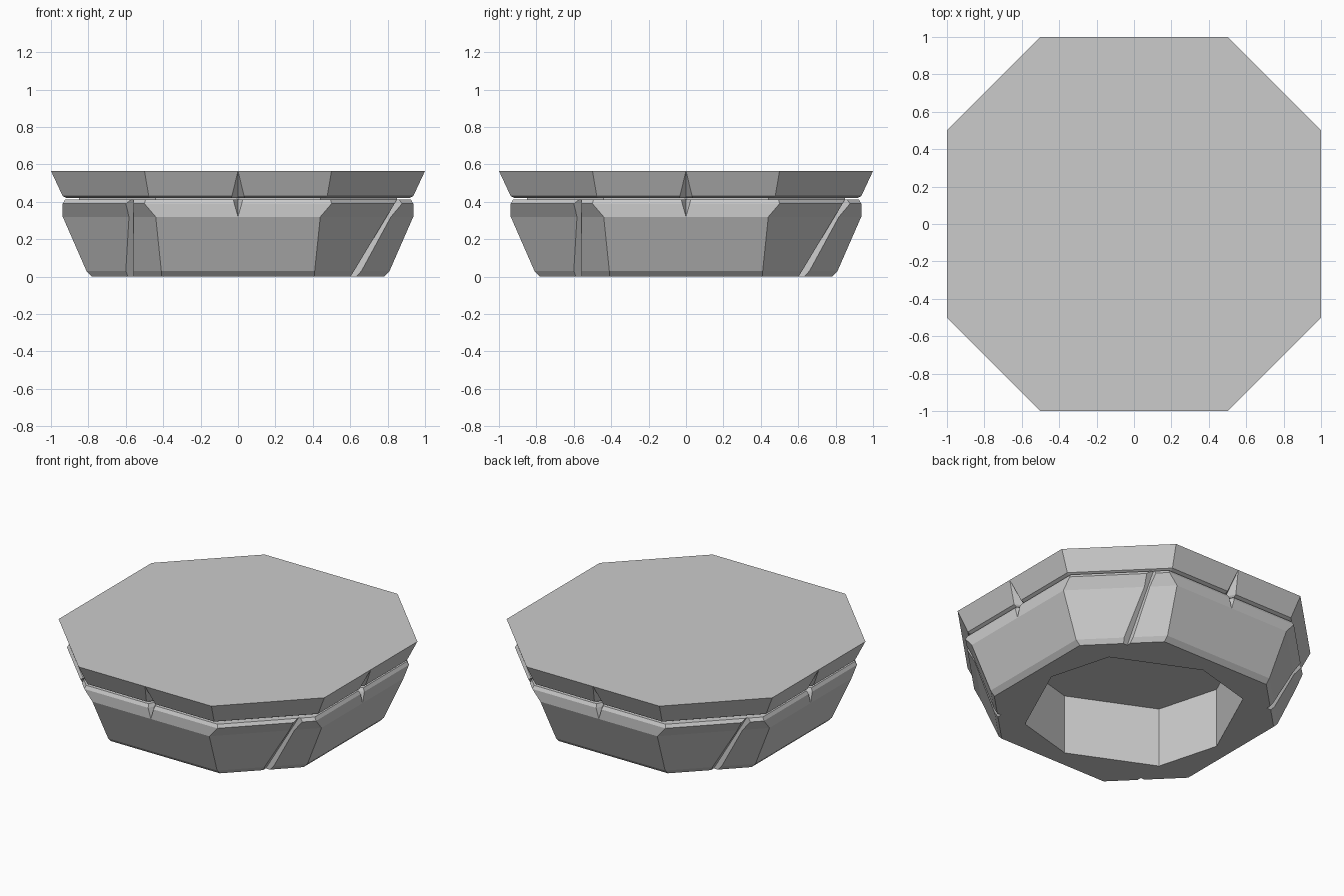
import bpy, bmesh
from math import pi
from mathutils import Matrix

if "Cube" in bpy.data.objects:
    bpy.data.objects.remove(bpy.data.objects["Cube"])


def outline(a, h, w=0.0, d=0.0):
    """Octagon of apothem a and half edge h, with a V notch (width w, depth d) mid-side."""
    side = [(-h, -a), (-w, -a), (0, -a + d), (w, -a), (h, -a)]
    pts = []
    for k in range(4):
        for x, y in side:
            for _ in range(k):
                x, y = -y, x
            pts.append((x, y))
    return pts


def loft(name, levels):
    """Closed solid through stacked (z, points) outlines."""
    bm = bmesh.new()
    rings = [[bm.verts.new((x, y, z)) for x, y in pts] for z, pts in levels]
    n = len(rings[0])
    for lo, hi in zip(rings, rings[1:]):
        for i in range(n):
            j = (i + 1) % n
            bm.faces.new((lo[i], lo[j], hi[j], hi[i]))
    bm.faces.new(rings[0][::-1])
    bm.faces.new(rings[-1])
    bmesh.ops.remove_doubles(bm, verts=bm.verts[:], dist=1e-5)
    bmesh.ops.recalc_face_normals(bm, faces=bm.faces[:])
    mesh = bpy.data.meshes.new(name)
    bm.to_mesh(mesh)
    bm.free()
    ob = bpy.data.objects.new(name, mesh)
    bpy.context.collection.objects.link(ob)
    return ob


def cut(target, cutter):
    cutter.hide_render = True
    m = target.modifiers.new("cut", 'BOOLEAN')
    m.operation = 'DIFFERENCE'
    m.solver = 'EXACT'
    m.object = cutter
    bpy.context.view_layer.objects.active = target
    bpy.ops.object.modifier_apply(modifier=m.name)
    bpy.data.objects.remove(cutter, do_unlink=True)


# Stone base with tapered sides, upright rim and notched top edge
base = loft("stone_base", [
    (0.0, outline(0.78, 0.41)),
    (0.03, outline(0.81, 0.41)),
    (0.32, outline(0.937, 0.44)),
    (0.39, outline(0.937, 0.5, 0.02, 0.04)),
    (0.412, outline(0.925, 0.495, 0.025, 0.055)),
])

# Hollow underside, with a slightly twisted eight-sided wall
hole = []
for k in range(4):
    for x, y in [(0, -0.665), (0.415, -0.55)]:
        for _ in range(k):
            x, y = -y, x
        hole.append((x, y))
cut(base, loft("hollow_cutter", [(-0.1, hole), (0.5, hole)]))


# Sloping block joints on the diagonal faces
def wedge(z):
    s = 0.622 + 0.603 * z
    ax, ay = s - 0.022, -0.558
    ends = [(s - 0.02, -0.6), (s + 0.02, -0.56)]
    return [(ax, ay)] + [(ax + 2.5 * (x - ax), ay + 2.5 * (y - ay)) for x, y in ends]


for k in range(4):
    joint = loft("joint_cutter", [(-0.05, wedge(-0.05)), (0.46, wedge(0.46))])
    joint.data.transform(Matrix.Rotation(k * pi / 2, 4, 'Z'))
    cut(base, joint)

# Flared top slab with a split in the middle of each side
loft("top_slab", [
    (0.42, outline(0.915, 0.47, 0.035, 0.05)),
    (0.43, outline(0.937, 0.477, 0.033, 0.06)),
    (0.565, outline(1.0, 0.5)),
])

# Recessed core that closes the hollow and joins slab to base
loft("core", [(0.405, outline(0.85, 0.44)), (0.43, outline(0.85, 0.44))])
